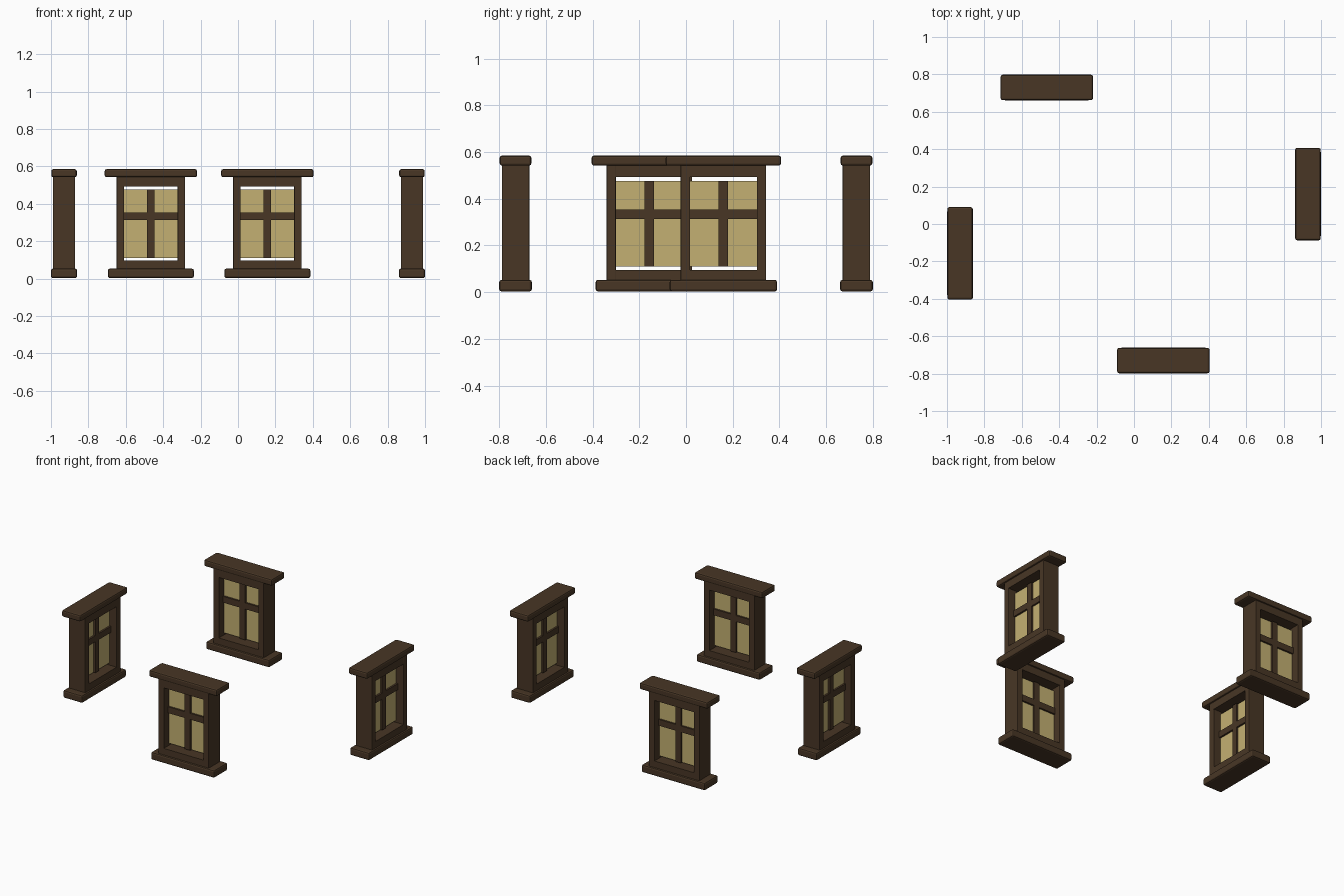
import bpy, math
from mathutils import Matrix, Vector

if "Cube" in bpy.data.objects:
    bpy.data.objects.remove(bpy.data.objects["Cube"])


def material(name, rgba):
    m = bpy.data.materials.new(name)
    m.diffuse_color = rgba
    m.use_nodes = True
    m.node_tree.nodes["Principled BSDF"].inputs["Base Color"].default_value = m.diffuse_color
    return m


def lin(v):
    return ((v / 255 + 0.055) / 1.055) ** 2.4


wood = material("dark wood", (lin(72), lin(54), lin(37), 1))
pane = material("warm glass", (lin(196), lin(176), lin(114), 0.85))


def box(name, place, x, y, z, mat, bevel=0.0):
    """Box spanning x, y, z ranges in window space, moved into place."""
    bpy.ops.mesh.primitive_cube_add(size=1)
    ob = bpy.context.object
    ob.name = name
    spans = (x, y, z)
    centre = Vector([(a + b) / 2 for a, b in spans])
    size = [b - a for a, b in spans]
    ob.data.transform(Matrix.Translation(centre) @ Matrix.Diagonal((*size, 1)))
    ob.matrix_world = place
    ob.data.materials.append(mat)
    if bevel:
        mod = ob.modifiers.new("edge", 'BEVEL')
        mod.width = bevel
        mod.segments = 2
    return ob


def window(side, x, y, turn):
    place = Matrix.Translation((x, y, 0)) @ Matrix.Rotation(turn, 4, 'Z')

    def add(part, *args, **kw):
        box(f"{side}_{part}", place, *args, **kw)

    # sill and lintel
    add("sill", (-0.23, 0.23), (-0.07, 0.07), (0.003, 0.053), wood, bevel=0.01)
    add("lintel", (-0.247, 0.247), (-0.068, 0.068), (0.542, 0.585), wood, bevel=0.01)
    # frame bars
    for name, s in (("left", -1), ("right", 1)):
        xs = sorted((s * 0.183, s * 0.143))
        add(f"{name}_jamb", xs, (-0.059, 0.059), (0.05, 0.545), wood, bevel=0.003)
    add("head_rail", (-0.145, 0.145), (-0.059, 0.059), (0.493, 0.545), wood)
    add("bottom_rail", (-0.145, 0.145), (-0.059, 0.059), (0.05, 0.096), wood)
    # glass and crossing glazing bars
    add("glass", (-0.145, 0.145), (-0.006, 0.006), (0.110, 0.477), pane)
    add("upright_bar", (-0.02, 0.02), (-0.018, 0.018), (0.110, 0.477), wood)
    add("cross_bar", (-0.145, 0.145), (-0.018, 0.018), (0.313, 0.354), wood)


# four windows, one facing each way
window("front", 0.157, -0.73, 0)
window("back", -0.466, 0.73, math.pi)
window("right", 0.93, 0.16, math.pi / 2)
window("left", -0.93, -0.157, -math.pi / 2)
